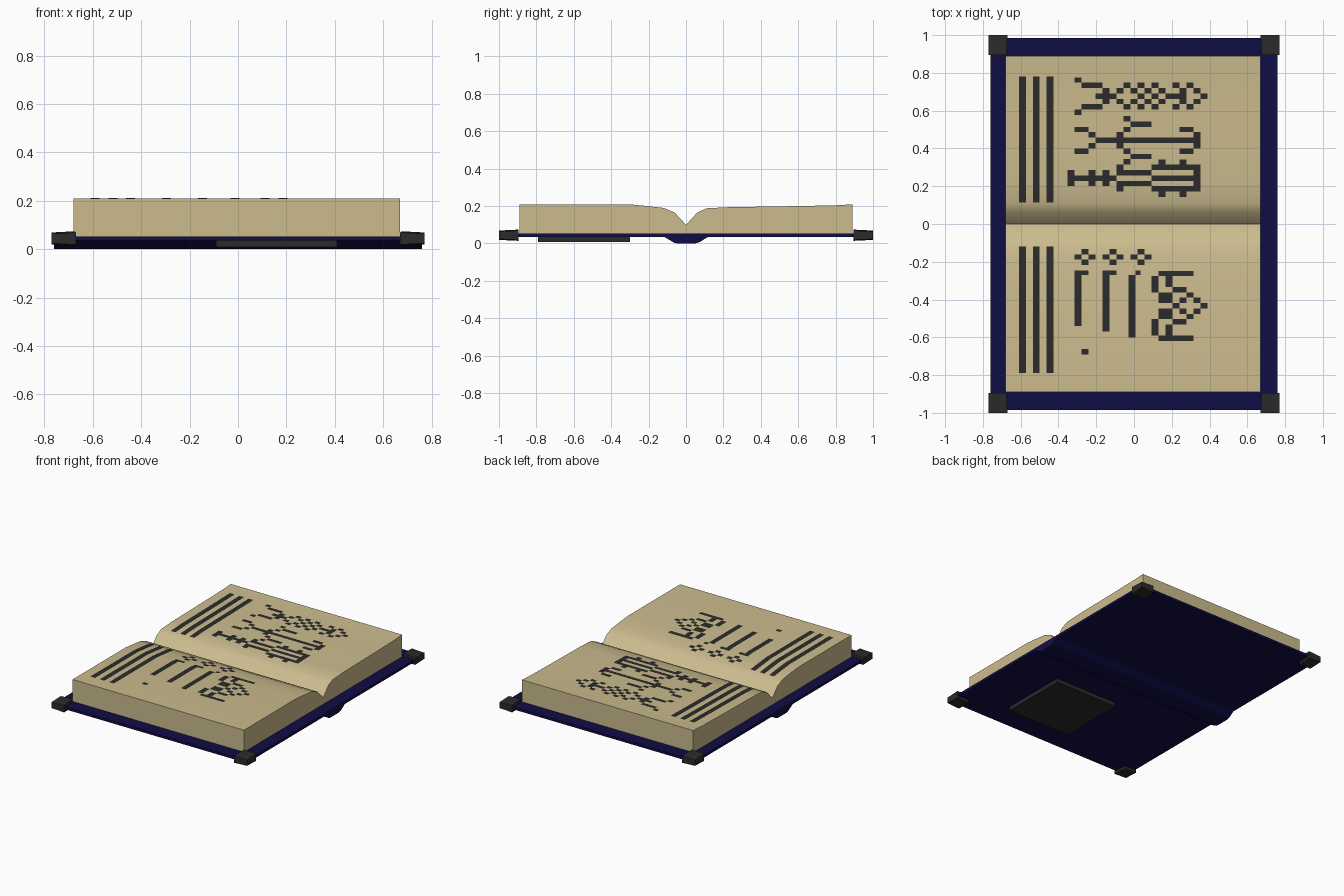
import bpy, bmesh, math

if "Cube" in bpy.data.objects:
    bpy.data.objects.remove(bpy.data.objects["Cube"])


def material(name, rgb):
    m = bpy.data.materials.new(name)
    m.diffuse_color = (*rgb, 1)
    m.use_nodes = True
    m.node_tree.nodes["Principled BSDF"].inputs["Base Color"].default_value = m.diffuse_color
    return m


PAPER = material("paper", (0.60, 0.50, 0.27))
COVER = material("cover_blue", (0.005, 0.004, 0.06))
DARK = material("dark_metal", (0.024, 0.024, 0.024))


def mesh_object(name, verts, faces, mat):
    me = bpy.data.meshes.new(name)
    me.from_pydata(verts, [], faces)
    bm = bmesh.new()
    bm.from_mesh(me)
    bmesh.ops.recalc_face_normals(bm, faces=bm.faces)
    bm.to_mesh(me)
    bm.free()
    me.materials.append(mat)
    ob = bpy.data.objects.new(name, me)
    bpy.context.collection.objects.link(ob)
    return ob


def extrude_x(name, profile, x0, x1, mat):
    """Closed (y, z) profile swept along x."""
    n = len(profile)
    verts = [(x, y, z) for x in (x0, x1) for y, z in profile]
    faces = [(i, (i + 1) % n, (i + 1) % n + n, i + n) for i in range(n)]
    faces += [tuple(range(n)), tuple(range(n, 2 * n))]
    return mesh_object(name, verts, faces, mat)


def block(name, x0, x1, y0, y1, z0, z1, mat):
    return extrude_x(name, [(y0, z0), (y1, z0), (y1, z1), (y0, z1)], x0, x1, mat)


# Cover board, spine bulge and the plate on the underside
block("cover", -0.76, 0.76, -0.985, 0.985, 0.035, 0.053, COVER)
extrude_x("spine", [(-0.12, 0.037), (-0.06, 0.002), (-0.04, 0), (0.05, 0),
                    (0.075, 0.008), (0.12, 0.037)], -0.76, 0.76, COVER)
block("back_plate", -0.09, 0.41, -0.79, -0.30, 0.008, 0.037, DARK)

# Page block with the curved gutter
TOP = [(-0.89, 0.209), (-0.30, 0.209), (-0.20, 0.199), (-0.12, 0.19),
       (-0.06, 0.165), (0, 0.10), (0.06, 0.165), (0.11, 0.188),
       (0.23, 0.194), (0.62, 0.20), (0.80, 0.204), (0.89, 0.209)]
pages = extrude_x("pages", [(-0.89, 0.05)] + TOP + [(0.89, 0.05)], -0.68, 0.67, PAPER)
bpy.context.view_layer.objects.active = pages
pages.select_set(True)
bpy.ops.object.shade_smooth_by_angle(angle=math.radians(50))
pages.select_set(False)

# Corner guards, tapering towards the outer corner
for sx, nx in ((-1, "left"), (1, "right")):
    for sy, ny in ((-1, "front"), (1, "back")):
        verts = []
        for top in (0, 1):
            for u, v in ((0, 0), (1, 0), (1, 1), (0, 1)):
                taper = 0.005 * (u + v)
                z = 0.074 - taper if top else 0.014 + taper
                verts.append((sx * (0.675 + 0.095 * u - 0.005 * v * (1 - u)),
                              sy * (0.895 + 0.105 * v), z))
        mesh_object(f"corner_{ny}_{nx}", verts,
                    [(0, 1, 2, 3), (4, 5, 6, 7), (0, 1, 5, 4),
                     (1, 2, 6, 5), (2, 3, 7, 6), (3, 0, 4, 7)], DARK)


# Printed marks lie just above the page surface
def surface(y):
    for (a, za), (b, zb) in zip(TOP, TOP[1:]):
        if a <= y <= b:
            return za + (zb - za) * (y - a) / (b - a) + 0.0015
    return TOP[-1][1]


def marks(name, rects):
    verts, faces = [], []
    for x0, x1, y0, y1 in rects:
        ys = [y0] + [y for y, _ in TOP if y0 < y < y1] + [y1]
        for a, b in zip(ys, ys[1:]):
            n = len(verts)
            verts += [(x0, a, surface(a)), (x1, a, surface(a)),
                      (x1, b, surface(b)), (x0, b, surface(b))]
            faces.append((n, n + 1, n + 2, n + 3))
    me = bpy.data.meshes.new(name)
    me.from_pydata(verts, [], faces)
    me.materials.append(DARK)
    bpy.context.collection.objects.link(bpy.data.objects.new(name, me))


PX, PY, X0 = 0.037, 0.0285, -0.351


def mirrored_drawing(name, yc, rows):
    """Rows of pixels from the centre line outwards, mirrored about y = yc."""
    rects = []
    for r, row in enumerate(rows):
        for s in ((1,) if r == 0 else (1, -1)):
            y = yc + s * r * PY
            for c, ch in enumerate(row):
                if ch == "#":
                    x = X0 + c * PX
                    rects.append((x, x + PX, y - PY / 2, y + PY / 2))
    marks(name, rects)


# Ruled bars on both pages
for name, y0, y1 in (("back_page_bars", 0.115, 0.78), ("front_page_bars", -0.79, -0.118)):
    marks(name, [(-0.61 + 2 * PX * k, -0.573 + 2 * PX * k, y0, y1) for k in range(3)])

# Back page illustrations
mirrored_drawing("illustration_vine", 0.677, [
    "....###...#.#.###..#",
    ".....#.#.#.#.#..#.#",
    "..###...#.#.#..#.#",
    ".#..............##"[:3]])
mirrored_drawing("illustration_bulb", 0.443, [
    "....###############",
    "...#...#..........#",
    ".##.....#.......##",
    ".........###",
    "........#"])
mirrored_drawing("illustration_tower", 0.243, [
    "#######.....#######",
    "#..#.#.#####......#",
    ".......#....#######",
    ".............#..#"])

# Front page illustrations
mirrored_drawing("illustration_buds", -0.175, [
    ".#.#.#.#.#.#",
    "..#...#...#"])
mirrored_drawing("illustration_emblem", -0.433, [
    "...............#...#",
    ".............##.#.#",
    ".............##..#",
    "............#..##",
    "............#.#",
    "............#.#",
    ".............#####"])
marks("illustration_stems", [
    (-0.314, -0.277, -0.54, -0.245), (-0.277, -0.24, -0.27, -0.245),
    (-0.166, -0.129, -0.57, -0.245), (-0.129, -0.092, -0.27, -0.245),
    (-0.03, 0.007, -0.60, -0.27), (0.007, 0.035, -0.27, -0.245),
    (-0.277, -0.24, -0.69, -0.662)])
